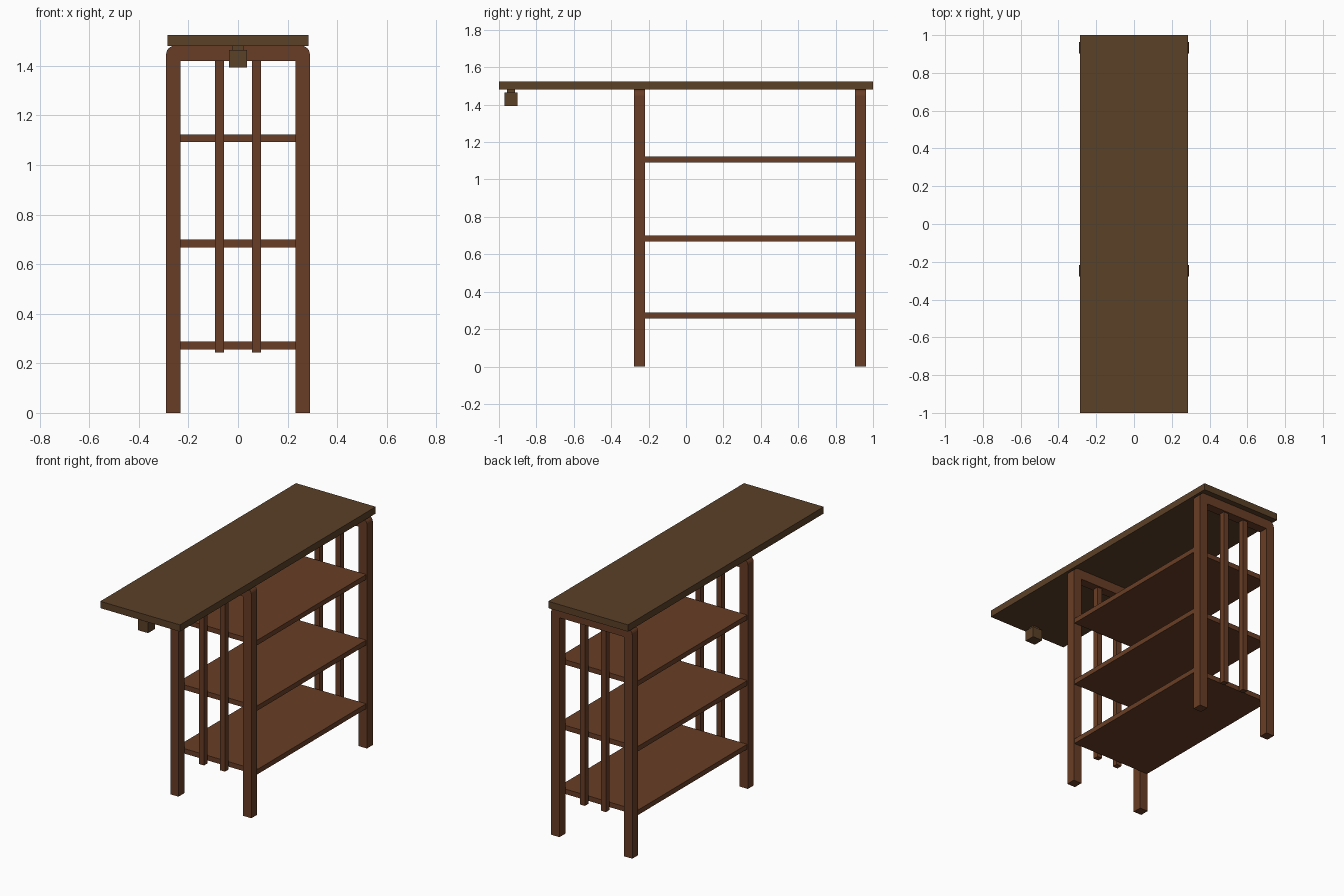
import bpy, bmesh
from math import sin, cos, pi

if "Cube" in bpy.data.objects:
    bpy.data.objects.remove(bpy.data.objects["Cube"])


def material(name, rgb):
    m = bpy.data.materials.new(name)
    m.diffuse_color = (*rgb, 1)
    m.use_nodes = True
    m.node_tree.nodes["Principled BSDF"].inputs["Base Color"].default_value = m.diffuse_color
    return m


RED_WOOD = material("reddish_wood", (0.14, 0.048, 0.019))
DARK_WOOD = material("dark_wood", (0.105, 0.052, 0.021))


def finish(name, bm, mat):
    bmesh.ops.recalc_face_normals(bm, faces=bm.faces)
    me = bpy.data.meshes.new(name)
    bm.to_mesh(me)
    bm.free()
    me.materials.append(mat)
    ob = bpy.data.objects.new(name, me)
    bpy.context.collection.objects.link(ob)
    return ob


def box(name, x, y, z, mat):
    """Box from (min, max) pairs on each axis."""
    bm = bmesh.new()
    bmesh.ops.create_cube(bm, size=1)
    for v in bm.verts:
        v.co = [(a + b) / 2 + c * (b - a) for c, (a, b) in zip(v.co, (x, y, z))]
    return finish(name, bm, mat)


OUT, INN = 0.29, 0.231       # frame outer and inner half widths
TOP, RAIL = 1.481, 1.419     # frame top and underside of its rail
RAD = 0.035                  # rounded outer corner
HALF = 0.03                  # half depth of the frame


def frame(name, yc):
    """Upside-down U: two legs and a top rail with rounded shoulders."""
    arc = [(OUT - RAD + RAD * cos(t * pi / 12), TOP - RAD + RAD * sin(t * pi / 12))
           for t in range(7)]
    right = [(INN, RAIL), (INN, 0), (OUT, 0)] + arc
    profile = right + [(-x, z) for x, z in reversed(right)]
    bm = bmesh.new()
    face = bm.faces.new([bm.verts.new((x, yc - HALF, z)) for x, z in profile])
    ext = bmesh.ops.extrude_face_region(bm, geom=[face])
    moved = [g for g in ext["geom"] if isinstance(g, bmesh.types.BMVert)]
    bmesh.ops.translate(bm, verts=moved, vec=(0, 2 * HALF, 0))
    return finish(name, bm, RED_WOOD)


# Leg frames with two vertical slats each
FRONT_Y, BACK_Y = -0.248, 0.933
for label, yc in (("front", FRONT_Y), ("back", BACK_Y)):
    frame(label + "_leg_frame", yc)
    for side, xc in (("left", -0.075), ("right", 0.075)):
        box(f"{label}_{side}_slat", (xc - 0.018, xc + 0.018),
            (yc - 0.018, yc + 0.018), (0.244, RAIL + 0.005), RED_WOOD)

# Three shelves between the frames
for label, z in (("lower", 0.256), ("middle", 0.668), ("upper", 1.092)):
    box(label + "_shelf", (-0.285, 0.285), (FRONT_Y + HALF, BACK_Y - HALF),
        (z, z + 0.032), RED_WOOD)

# Overhanging table top
box("table_top", (-0.285, 0.285), (-1, 1), (1.481, 1.525), DARK_WOOD)

# Small block hung on a neck under the overhang
box("block_neck", (-0.024, 0.024), (-0.958, -0.914), (1.46, 1.483), DARK_WOOD)
box("hanging_block", (-0.036, 0.036), (-0.971, -0.902), (1.394, 1.464), DARK_WOOD)
